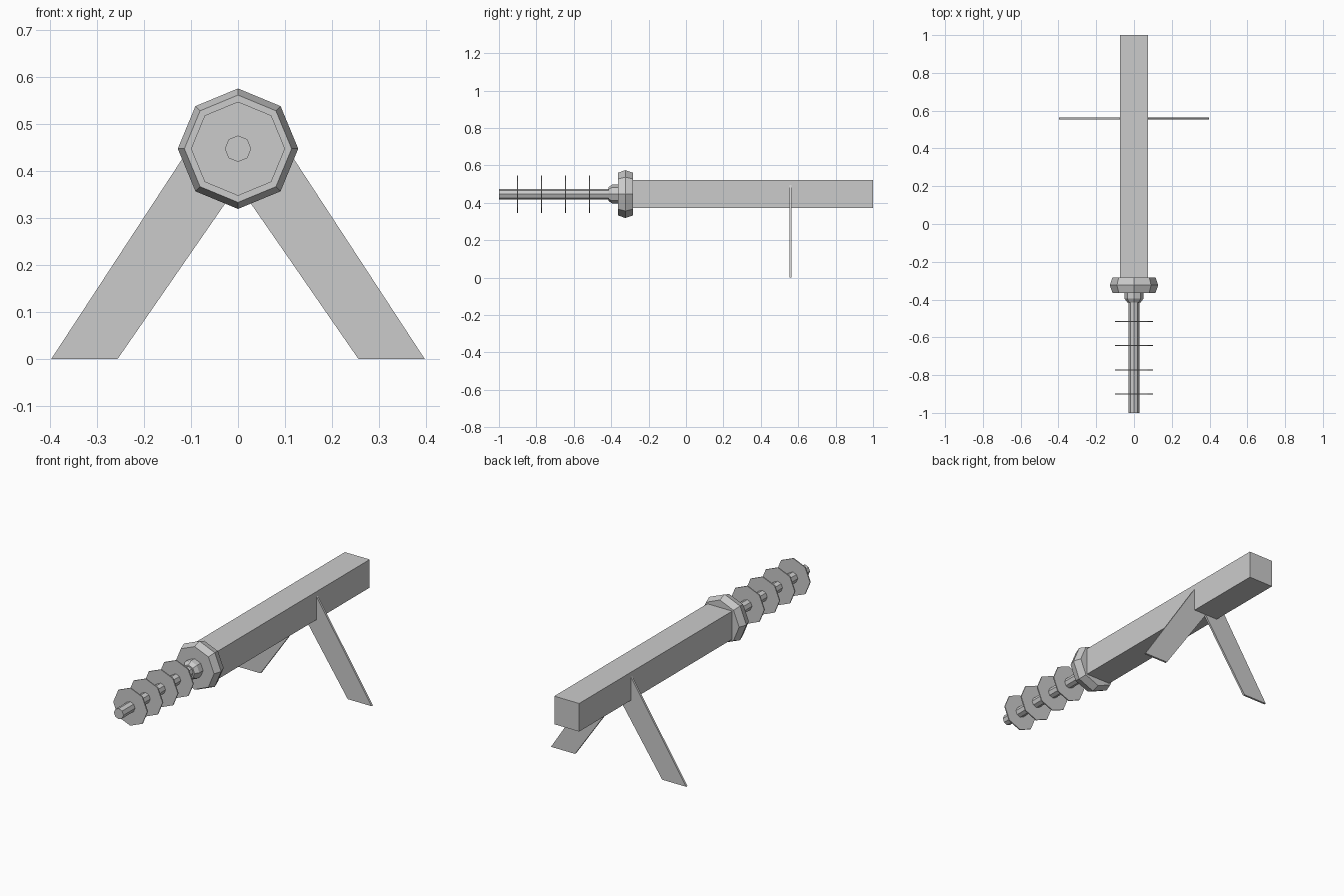
import bpy, bmesh, math

if "Cube" in bpy.data.objects:
    bpy.data.objects.remove(bpy.data.objects["Cube"])

AXIS_Z = 0.447
SIDES = 8


def make_object(name, bm):
    bmesh.ops.recalc_face_normals(bm, faces=bm.faces)
    mesh = bpy.data.meshes.new(name)
    bm.to_mesh(mesh)
    bm.free()
    obj = bpy.data.objects.new(name, mesh)
    bpy.context.collection.objects.link(obj)
    return obj


def lathe(name, profile):
    """Capped octagonal solid along y from (y, radius) pairs."""
    bm = bmesh.new()
    rings = []
    for y, r in profile:
        rings.append([bm.verts.new((r * math.cos(math.tau * i / SIDES), y,
                                    AXIS_Z + r * math.sin(math.tau * i / SIDES)))
                      for i in range(SIDES)])
    for a, b in zip(rings, rings[1:]):
        for i in range(SIDES):
            j = (i + 1) % SIDES
            bm.faces.new((a[i], a[j], b[j], b[i]))
    bm.faces.new(rings[0])
    bm.faces.new(rings[-1])
    return make_object(name, bm)


# Square main beam
bm = bmesh.new()
bmesh.ops.create_cube(bm, size=1)
y0, y1 = -0.30, 1.0
for v in bm.verts:
    v.co.x *= 0.146
    v.co.y = v.co.y * (y1 - y0) + (y0 + y1) / 2
    v.co.z = v.co.z * 0.149 + AXIS_Z
make_object("main_beam", bm)

# Ridged collar, tapered nut and rod
lathe("collar", [(-0.364, 0.114), (-0.324, 0.128), (-0.283, 0.114)])
lathe("rod_nut", [(-0.415, 0.036), (-0.395, 0.05), (-0.36, 0.05)])
lathe("rod", [(-1.0, 0.028), (-0.35, 0.028)])

# Thin discs along the rod
for i in range(4):
    y = -0.90 + i * 0.128
    lathe(f"disc_{i + 1}", [(y - 0.003, 0.1), (y + 0.003, 0.1)])

# Splayed flat legs, mirrored across the beam
bm = bmesh.new()
outline = [(0.397, 0), (0.256, 0), (0.0, 0.37), (0.073, 0.495)]
face = bm.faces.new([bm.verts.new((x, 0.554, z)) for x, z in outline])
ext = bmesh.ops.extrude_face_region(bm, geom=[face])
for v in ext["geom"]:
    if isinstance(v, bmesh.types.BMVert):
        v.co.y += 0.011
legs = make_object("legs", bm)
mirror = legs.modifiers.new("Mirror", "MIRROR")
mirror.use_mirror_merge = False
